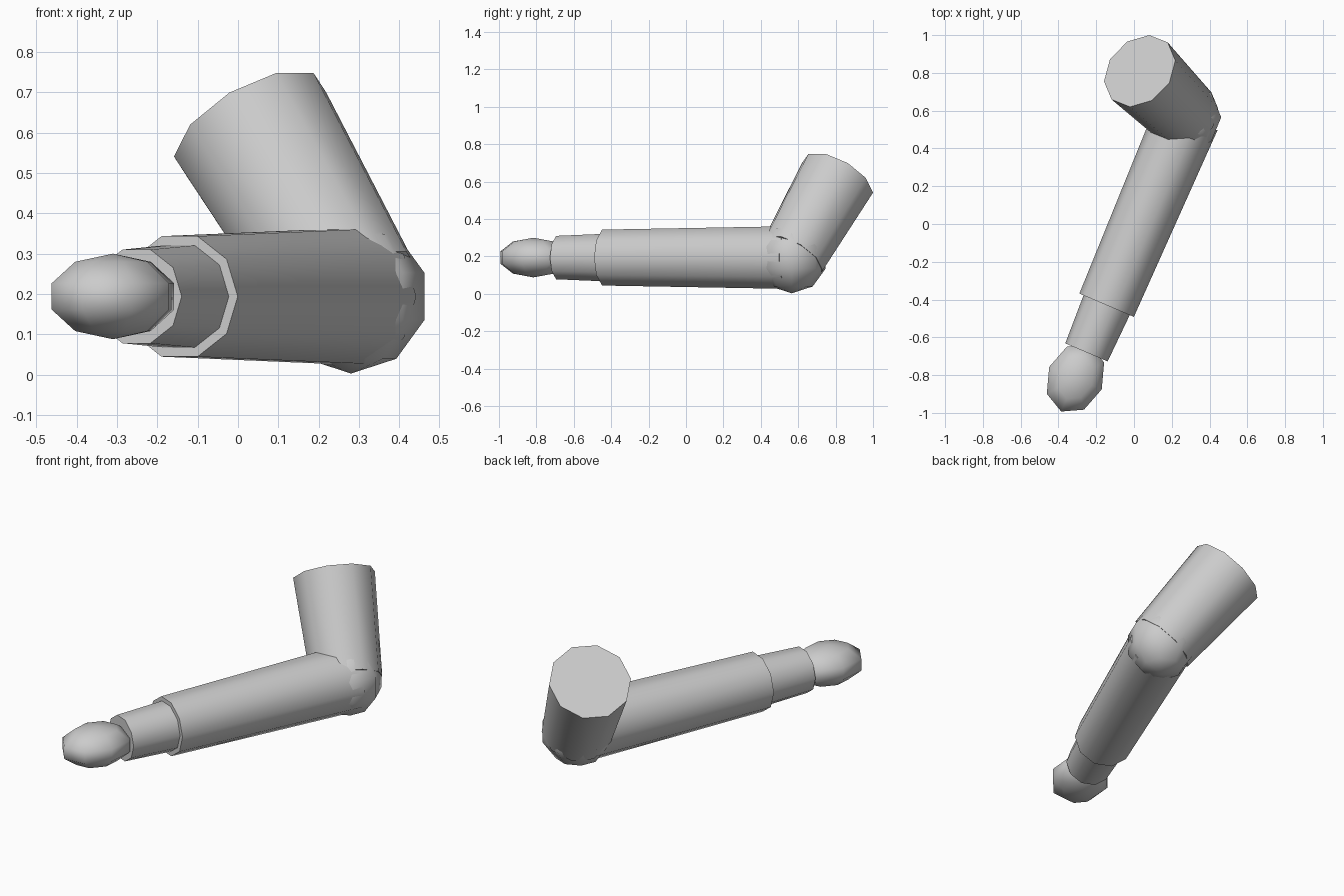
import bpy
import bmesh
import math
from mathutils import Matrix, Vector

cube = bpy.data.objects.get("Cube")
if cube:
    bpy.data.objects.remove(cube, do_unlink=True)

grey = bpy.data.materials.new("plain grey")
grey.use_nodes = True
colour = (0.6, 0.6, 0.6, 1)
grey.diffuse_color = colour
grey.node_tree.nodes["Principled BSDF"].inputs["Base Color"].default_value = colour

SIDES = 10
UP = Vector((0, 0, 1))


def finish(name, bm):
    mesh = bpy.data.meshes.new(name)
    bm.to_mesh(mesh)
    bm.free()
    mesh.materials.append(grey)
    obj = bpy.data.objects.new(name, mesh)
    bpy.context.collection.objects.link(obj)
    bpy.ops.object.select_all(action='DESELECT')
    obj.select_set(True)
    bpy.context.view_layer.objects.active = obj
    bpy.ops.object.shade_smooth_by_angle(angle=math.radians(60))


def limb(name, start, end, r_start, r_end):
    """Capped tapered tube with a corner on its horizontal side."""
    axis = end - start
    direction = axis.normalized()
    side = UP.cross(direction).normalized()
    across = side.cross(direction)
    frame = Matrix((across, side, direction)).transposed().to_4x4()
    bm = bmesh.new()
    bmesh.ops.create_cone(
        bm, cap_ends=True, segments=SIDES, radius1=r_start, radius2=r_end,
        depth=axis.length,
        matrix=Matrix.Translation((start + end) / 2) @ frame)
    finish(name, bm)


def ball(name, centre, radii, turn=0):
    """Coarse ellipsoid with upright poles, turned about z."""
    bm = bmesh.new()
    bmesh.ops.create_uvsphere(
        bm, u_segments=8, v_segments=5, radius=1,
        matrix=Matrix.Translation(centre) @ Matrix.Rotation(turn, 4, 'Z')
        @ Matrix.Diagonal((*radii, 1)))
    finish(name, bm)


# Joints along the arm
shoulder = Vector((0.03, 0.81, 0.62))
elbow = Vector((0.28, 0.565, 0.194))
cuff = Vector((-0.145, -0.43, 0.194))
reach = cuff - elbow
wrist_end = elbow + reach * 1.251
palm = elbow + reach * 1.388

limb("upper_arm", elbow, shoulder, 0.185, 0.212)
ball("elbow", elbow, (0.191, 0.191, 0.191))
limb("forearm", elbow, cuff, 0.176, 0.157)
limb("wrist", cuff, wrist_end, 0.133, 0.122)
ball("hand", palm, (0.202, 0.159, 0.106), math.atan2(reach.y, reach.x))
